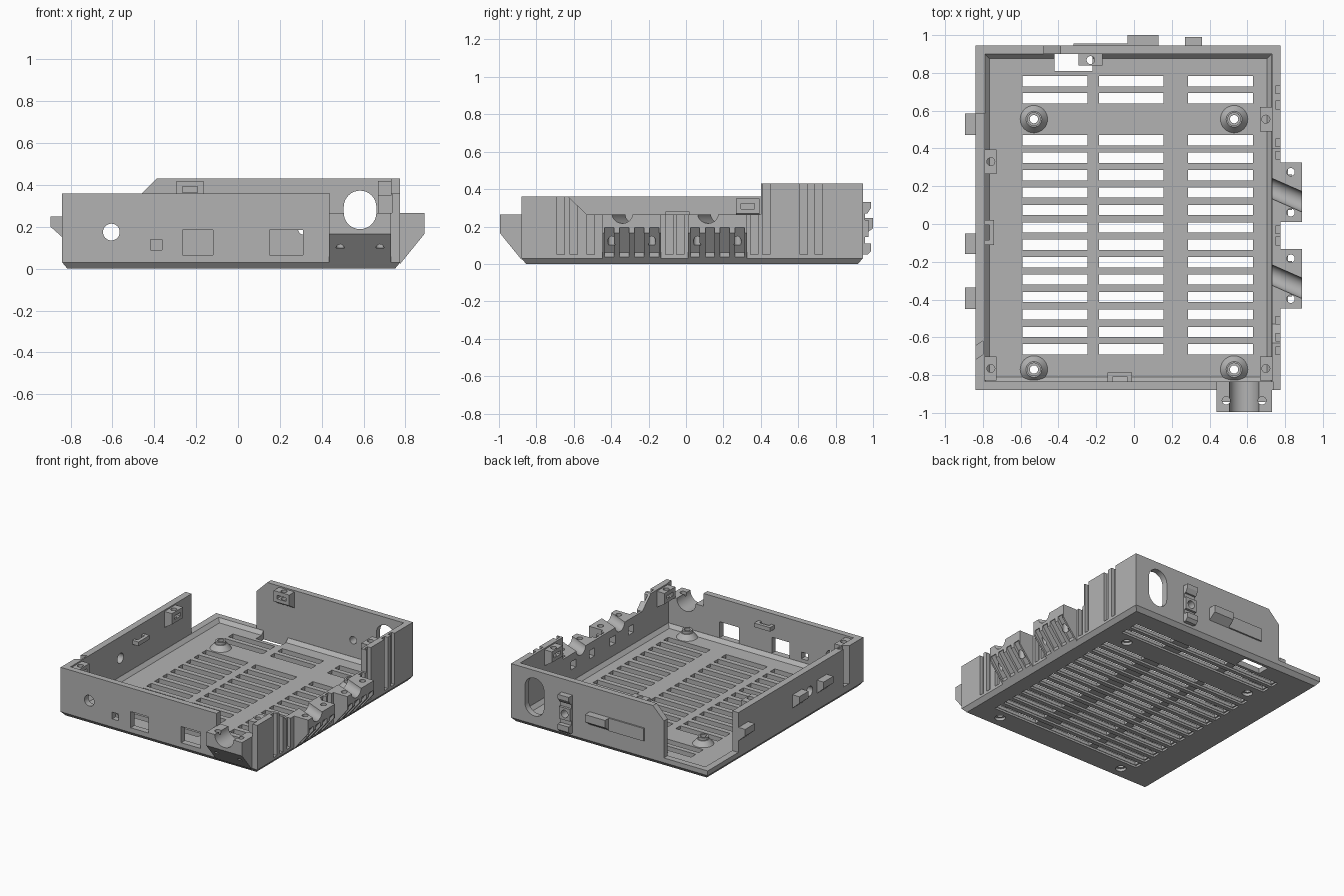
import bpy, bmesh, math
from mathutils import Vector, Matrix

cube = bpy.data.objects.get("Cube")
if cube:
    bpy.data.objects.remove(cube, do_unlink=True)

grey = bpy.data.materials.new("plain grey plastic")
grey.use_nodes = True
grey.diffuse_color = (0.45, 0.45, 0.45, 1)
grey.node_tree.nodes["Principled BSDF"].inputs["Base Color"].default_value = grey.diffuse_color
parts = []


# Shape helpers: each returns a bmesh solid
def prism(pts, axis, a, b):
    place = {"x": lambda u, v, t: (t, u, v),
             "y": lambda u, v, t: (u, t, v),
             "z": lambda u, v, t: (u, v, t)}[axis]
    bm = bmesh.new()
    lower = [bm.verts.new(place(u, v, a)) for u, v in pts]
    upper = [bm.verts.new(place(u, v, b)) for u, v in pts]
    bm.faces.new(lower)
    bm.faces.new(upper)
    for i in range(len(pts)):
        j = (i + 1) % len(pts)
        bm.faces.new((lower[i], lower[j], upper[j], upper[i]))
    bmesh.ops.recalc_face_normals(bm, faces=bm.faces)
    return bm


def box(x0, x1, y0, y1, z0, z1):
    return prism([(x0, y0), (x1, y0), (x1, y1), (x0, y1)], "z", z0, z1)


def tube(p, q, r0, r1=None):
    p, q = Vector(p), Vector(q)
    turn = (q - p).to_track_quat("Z", "Y").to_matrix().to_4x4()
    bm = bmesh.new()
    bmesh.ops.create_cone(bm, cap_ends=True, segments=32, radius1=r0, radius2=r1 or r0,
                          depth=(q - p).length, matrix=Matrix.Translation((p + q) / 2) @ turn)
    return bm


def tapered(x0, x1, y0, y1, z0, z1, inset):
    bm = box(x0, x1, y0, y1, z0, z1)
    for v in bm.verts:
        if v.co.z < z0 + 0.001:
            v.co.x += inset if v.co.x == min(x0, v.co.x) or v.co.x < 0 else -inset
            v.co.y += inset if v.co.y < 0 else -inset
    return bm


def part(name, *solids, matrix=None):
    me = bpy.data.meshes.new(name)
    joined = bmesh.new()
    for bm in solids:
        bm.to_mesh(me)
        joined.from_mesh(me)
        bm.free()
    joined.to_mesh(me)
    joined.free()
    if matrix:
        me.transform(matrix)
    me.materials.clear()
    me.materials.append(grey)
    ob = bpy.data.objects.new(name, me)
    bpy.context.collection.objects.link(ob)
    parts.append(ob)
    return ob


def cut(ob, *solids, matrix=None):
    cutter = part("cutter", *solids, matrix=matrix)
    parts.remove(cutter)
    mod = ob.modifiers.new("cut", "BOOLEAN")
    mod.operation, mod.object = "DIFFERENCE", cutter
    mod.solver, mod.use_self = "EXACT", True
    bpy.context.view_layer.update()
    done = ob.evaluated_get(bpy.context.evaluated_depsgraph_get())
    me = bpy.data.meshes.new_from_object(done)
    ob.modifiers.clear()
    ob.data = me
    bpy.data.objects.remove(cutter, do_unlink=True)


def at(x, y, z=0, degrees=0):
    return Matrix.Translation((x, y, z)) @ Matrix.Rotation(math.radians(degrees), 4, "Z")


RIM = 0.065
bosses = [(x, y) for x in (-0.53, 0.53) for y in (-0.77, 0.555)]
clamps = (0.168, -0.29)

# Floor tray with chamfered foot and sloped rim
floor = part("floor", tapered(-0.84, 0.775, -0.88, 0.945, 0, 0.03, 0.025),
             )
floor_top = part("floor_rim", box(-0.84, 0.775, -0.88, 0.945, 0.03, RIM))
cut(floor_top, tapered(-0.79, 0.73, -0.835, 0.9, 0.039, RIM + 0.001, 0.025))

# Vent slots, with long grooves underneath
rows = [0.443 - 0.0922 * i for i in range(13)] + [0.666, 0.756]
columns = ((-0.59, -0.245), (-0.185, 0.155), (0.285, 0.63))
slots = lambda: [box(a, b, y - 0.027, y + 0.027, -0.1, 0.1) for y in rows for a, b in columns]
cut(floor, *[box(-0.6, 0.64, y - 0.03, y + 0.03, -0.1, 0.015) for y in rows])
for slab in (floor, floor_top):
    cut(slab, *slots())
    cut(slab, box(-0.42, -0.22, 0.81, 0.9, -0.1, 0.2),
        *[tube((x, y, -0.1), (x, y, 0.2), 0.022) for x, y in bosses])
cut(floor, *[tube((x, y, -0.1), (x, y, 0.02), 0.036) for x, y in bosses])

# Screw bosses
for x, y in bosses:
    boss = part("screw_boss", tube((x, y, 0.036), (x, y, 0.075), 0.075, 0.042),
                tube((x, y, 0.07), (x, y, 0.095), 0.036))
    cut(boss, tube((x, y, 0), (x, y, 0.2), 0.022))

# Front wall with ports and lowered cable bay
front = part("front_wall", prism([(-0.84, RIM), (-0.84, 0.36), (0.44, 0.36), (0.44, 0.265),
             (0.735, 0.265), (0.735, 0.36), (0.775, 0.36), (0.775, RIM)], "y", -0.88, -0.835))
cut(front, tube((-0.605, -1, 0.175), (-0.605, -0.7, 0.175), 0.04),
    box(-0.417, -0.363, -1, -0.7, 0.09, 0.14),
    box(-0.265, -0.12, -1, -0.7, RIM, 0.185),
    box(0.15, 0.31, -1, -0.7, RIM, 0.185))

# Back wall with tall rounded slot
back = part("back_wall", prism([(-0.48, RIM), (-0.48, 0.34), (-0.39, 0.43), (0.775, 0.43),
            (0.775, RIM)], "y", 0.9, 0.945))
arc = [math.pi * i / 16 for i in range(17)]
stadium = [(0.583 + 0.078 * math.cos(t), 0.295 + 0.078 * math.sin(t)) for t in arc]
stadium += [(0.583 - 0.078 * math.cos(t), 0.17 - 0.078 * math.sin(t)) for t in arc]
cut(back, prism(stadium, "y", 0.8, 1.1))
cut(back, tube((0.315, 0.8, 0.19), (0.315, 1.1, 0.19), 0.028))

# Left and right names follow the plan: far wall at -x, cable wall at +x
plain = part("plain_side_wall", box(-0.84, -0.79, -0.835, 0.585, RIM, 0.36))
cut(plain, tube((-1, -0.25, 0.2), (-0.7, -0.25, 0.2), 0.036))
cut(plain, prism([(-0.86, -0.73), (-0.8, -0.69), (-0.8, -0.62), (-0.86, -0.66)], "z", 0.08, 0.5))
cable = part("cable_side_wall", prism([(-0.835, RIM), (-0.835, 0.36), (-0.63, 0.36),
             (-0.53, 0.265), (0.4, 0.265), (0.4, 0.43), (0.9, 0.43), (0.9, RIM)],
             "x", 0.73, 0.775))
grooves = (-0.69, -0.62, -0.53, -0.11, -0.05, 0.345, 0.41, 0.61, 0.69)
for slab in (cable, floor_top):
    cut(slab, *[box(0.748, 0.85, y, y + 0.04, 0.05, 0.5) for y in grooves])


# Cable clamp blocks: wedge underside, screw holes, cable channel
def clamp(name, matrix, width, spread, skew, ribs, wall):
    h = width / 2
    block = part(name, prism([(-0.001, 0.022), (0.115, 0.165), (0.115, 0.265), (-0.001, 0.265)],
                             "y", -h, h), matrix=matrix)
    wedge = [(0.13, -0.02), (0.13, 0.195), (0.11, 0.195), (0.012, 0.06), (0.012, -0.02)]
    if ribs:
        cut(block, *[prism(wedge, "y", i * 0.08 - 0.025, i * 0.08 + 0.025)
                     for i in (-1.5, -0.5, 0.5, 1.5)], matrix=matrix)
    cut(block, *[tube((0.055, s * spread, 0.1), (0.055, s * spread, 0.4), 0.021)
                 for s in (-1, 1)], matrix=matrix)
    radius = 0.05 if ribs else 0.078
    for ob in (block, wall):
        cut(ob, tube((-0.2, 0.2 * skew, 0.267), (0.2, -0.2 * skew, 0.267), radius), matrix=matrix)
    if ribs:
        cut(wall, *[box(-0.1, 0.1, s * spread - 0.03, s * spread + 0.03, 0.15, 0.21)
                    for s in (-1, 1)], matrix=matrix)


for y in clamps:
    clamp("side_cable_clamp", at(0.775, y), 0.315, 0.107, 0.44, True, cable)
clamp("front_cable_clamp", at(0.583, -0.88, 0, -90), 0.295, 0.095, 0, False, front)

# Lid screw tabs on the inner walls
for x, y, top, angle in ((-0.79, 0.33, 0.35, 0), (-0.79, -0.765, 0.35, 0), (0.73, 0.555, 0.42, 180),
                         (0.73, -0.765, 0.35, 180), (-0.23, 0.9, 0.42, -90)):
    m = at(x, y, top, angle)
    tab = part("lid_screw_tab", prism([(-0.001, 0), (0.062, 0), (0.062, -0.08), (-0.001, -0.12)],
                                      "y", -0.064, 0.064), matrix=m)
    cut(tab, tube((0.032, 0, -0.2), (0.032, 0, 0.1), 0.021),
        box(0.01, 0.1, -0.036, 0.036, -0.055, -0.028), matrix=m)

# Lid latch brackets
hook = [(-0.001, -0.065), (0.05, -0.065), (0.05, 0.065), (-0.001, 0.065),
        (-0.001, 0.04), (0.025, 0.04), (0.025, -0.04), (-0.001, -0.04)]
for m in (at(-0.79, -0.045, 0.25), at(-0.075, -0.835, 0.25, 90)):
    part("lid_latch", prism(hook, "z", 0, 0.03), matrix=m)

# Outer hanging tabs
for y0, y1 in ((0.47, 0.584), (-0.16, -0.05), (-0.45, -0.335)):
    part("side_tab", prism([(-0.839, 0.15), (-0.839, 0.25), (-0.895, 0.25), (-0.895, 0.2)],
                           "y", y0, y1))
part("back_tab", prism([(0.944, 0.15), (1.0, 0.19), (1.0, 0.245), (0.944, 0.245)],
                       "x", -0.035, 0.13))
part("back_tab_plate", box(-0.32, -0.035, 0.944, 0.956, 0.15, 0.245))

# Clip bracket on the back
clip = part("back_clip", prism([(0.944, 0.05), (0.97, 0.05), (0.99, 0.07), (0.99, 0.11),
            (0.957, 0.11), (0.957, 0.145), (0.975, 0.145), (0.975, 0.235), (0.957, 0.235),
            (0.957, 0.27), (0.97, 0.27), (0.99, 0.3), (0.99, 0.33), (0.944, 0.33)],
            "x", 0.27, 0.36))
cut(clip, tube((0.315, 0.8, 0.19), (0.315, 1.1, 0.19), 0.028))

# Smooth the round surfaces, keep edges sharp
bpy.ops.object.select_all(action="DESELECT")
for ob in parts:
    ob.select_set(True)
bpy.context.view_layer.objects.active = floor
bpy.ops.object.shade_smooth_by_angle(angle=math.radians(30))
